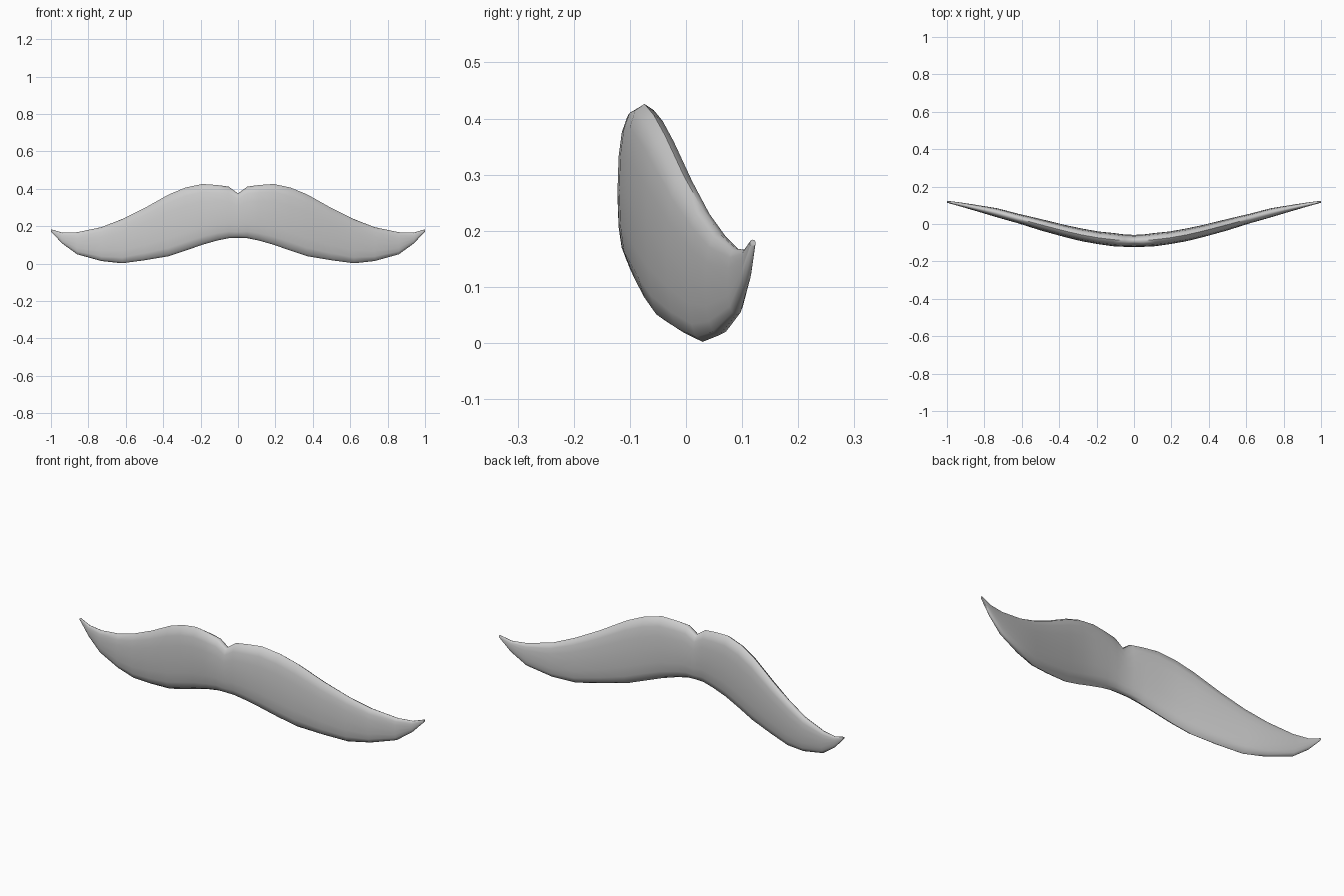
import bpy, bmesh, math

if "Cube" in bpy.data.objects:
    bpy.data.objects.remove(bpy.data.objects["Cube"], do_unlink=True)

# One flat colour
grey = bpy.data.materials.new("plain grey")
grey.use_nodes = True
colour = (0.6, 0.6, 0.6, 1)
grey.diffuse_color = colour
grey.node_tree.nodes["Principled BSDF"].inputs["Base Color"].default_value = colour

# Cross-sections of one half: x, bottom z, top z, front y, back y
STATIONS = [
    (0.00, .138, .375, -.122, -.058),
    (0.05, .136, .412, -.122, -.056),
    (0.11, .124, .420, -.119, -.048),
    (0.19, .101, .426, -.108, -.040),
    (0.28, .070, .407, -.092, -.024),
    (0.37, .040, .370, -.070, -.005),
    (0.50, .018, .297, -.034, .027),
    (0.62, .002, .238, .004, .055),
    (0.73, .014, .195, .035, .084),
    (0.86, .050, .168, .074, .105),
    (0.94, .108, .166, .097, .117),
    (1.00, .172, .184, .114, .124),
]
SIDES = 16


def squash(v, power):
    return math.copysign(abs(v) ** power, v)


def ring(bm, x, low, high, front, back):
    """Rounded-box section standing in the YZ plane."""
    verts = []
    for i in range(SIDES):
        a = 2 * math.pi * i / SIDES
        y = (front + back) / 2 + (back - front) / 2 * squash(math.cos(a), .75)
        z = (low + high) / 2 + (high - low) / 2 * squash(math.sin(a), .9)
        verts.append(bm.verts.new((x, y, z)))
    return verts


# Moustache half: skin neighbouring sections, cap the tip, leave the middle open
bm = bmesh.new()
rings = [ring(bm, *s) for s in STATIONS]
for a, b in zip(rings, rings[1:]):
    for i in range(SIDES):
        j = (i + 1) % SIDES
        bm.faces.new((a[i], a[j], b[j], b[i]))
bm.faces.new(rings[-1])
bmesh.ops.recalc_face_normals(bm, faces=bm.faces)
mesh = bpy.data.meshes.new("moustache")
bm.to_mesh(mesh)
bm.free()
mesh.materials.append(grey)
moustache = bpy.data.objects.new("moustache", mesh)
bpy.context.collection.objects.link(moustache)

# Smooth shading, then mirror for the other half
bpy.context.view_layer.objects.active = moustache
moustache.select_set(True)
bpy.ops.object.shade_smooth_by_angle(angle=math.radians(60))
mirror = moustache.modifiers.new("other half", 'MIRROR')
mirror.use_clip = True
mirror.merge_threshold = 0.001
